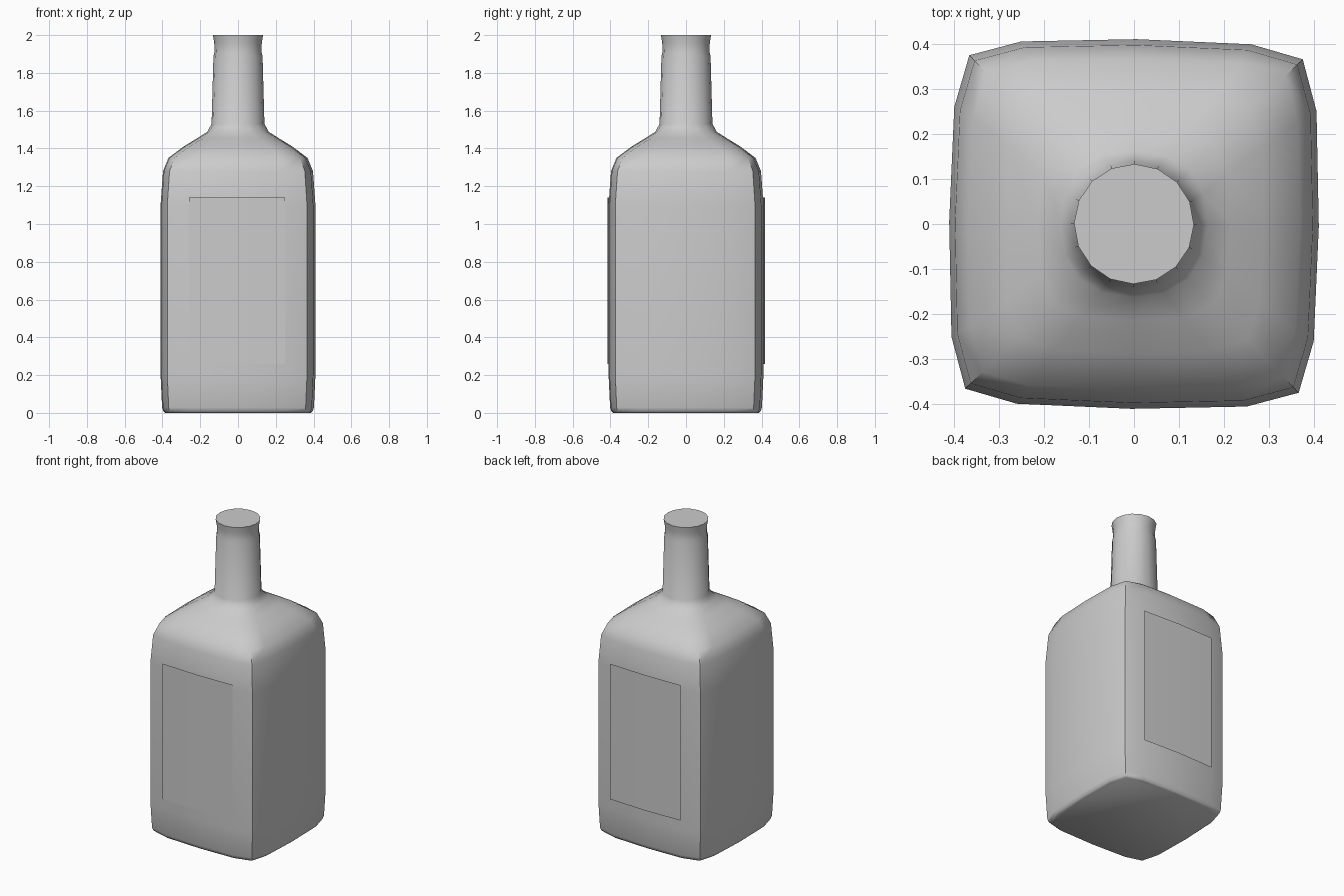
import bpy, bmesh, math

if "Cube" in bpy.data.objects:
    bpy.data.objects.remove(bpy.data.objects["Cube"])

TILT = math.radians(-0.7)   # slight twist of the whole bottle


def make_object(name, bm, angle):
    mesh = bpy.data.meshes.new(name)
    bm.to_mesh(mesh)
    bm.free()
    ob = bpy.data.objects.new(name, mesh)
    bpy.context.collection.objects.link(ob)
    ob.rotation_euler.z = TILT
    bpy.ops.object.select_all(action='DESELECT')
    ob.select_set(True)
    bpy.context.view_layer.objects.active = ob
    bpy.ops.object.shade_smooth_by_angle(angle=math.radians(angle))
    return ob


# Rounded-square section (unit half width), one quarter repeated four times
QUARTER = [(1, 0), (0.98, 0.622), (0.902, 0.902), (0.622, 0.98)]
SQUARE = []
for q in range(4):
    for x, y in QUARTER:
        for _ in range(q):
            x, y = -y, x
        SQUARE.append((x, y))
CIRCLE = [(math.cos(i * math.pi / 8), math.sin(i * math.pi / 8)) for i in range(16)]

# Bottle profile: height, half width, roundness (0 square, 1 circle)
PROFILE = [
    (0.0, 0.385, 0), (0.008, 0.395, 0), (0.028, 0.402, 0), (0.2, 0.41, 0),
    (1.1, 0.41, 0), (1.28, 0.397, 0), (1.35, 0.368, 0), (1.41, 0.288, 0.1),
    (1.455, 0.215, 0.4), (1.488, 0.163, 0.8), (1.53, 0.14, 1),
    (1.89, 0.13, 1), (1.91, 0.124, 1), (1.96, 0.126, 1), (2.0, 0.133, 1),
]

# Bottle: loft through the profile sections
bm = bmesh.new()
rings = []
for z, r, t in PROFILE:
    rings.append([bm.verts.new((r * (sx + (cx - sx) * t), r * (sy + (cy - sy) * t), z))
                  for (sx, sy), (cx, cy) in zip(SQUARE, CIRCLE)])
for a, b in zip(rings, rings[1:]):
    for i in range(16):
        j = (i + 1) % 16
        bm.faces.new((a[i], a[j], b[j], b[i]))
bm.faces.new(rings[0][::-1])
bm.faces.new(rings[-1])
make_object("bottle", bm, 50)


# Labels: thin sheets following the front and back walls
def label(name, side, gap):
    bm = bmesh.new()
    cols = []
    for x, y in ((-0.255, 0.402), (0, 0.41), (0.255, 0.402)):
        cols.append([bm.verts.new((-side * x, side * (y + gap), z)) for z in (0.26, 1.14)])
    for a, b in zip(cols, cols[1:]):
        bm.faces.new((a[0], b[0], b[1], a[1]))
    make_object(name, bm, 40)


label("front_label", -1, 0.006)
label("back_label", 1, 0.009)
